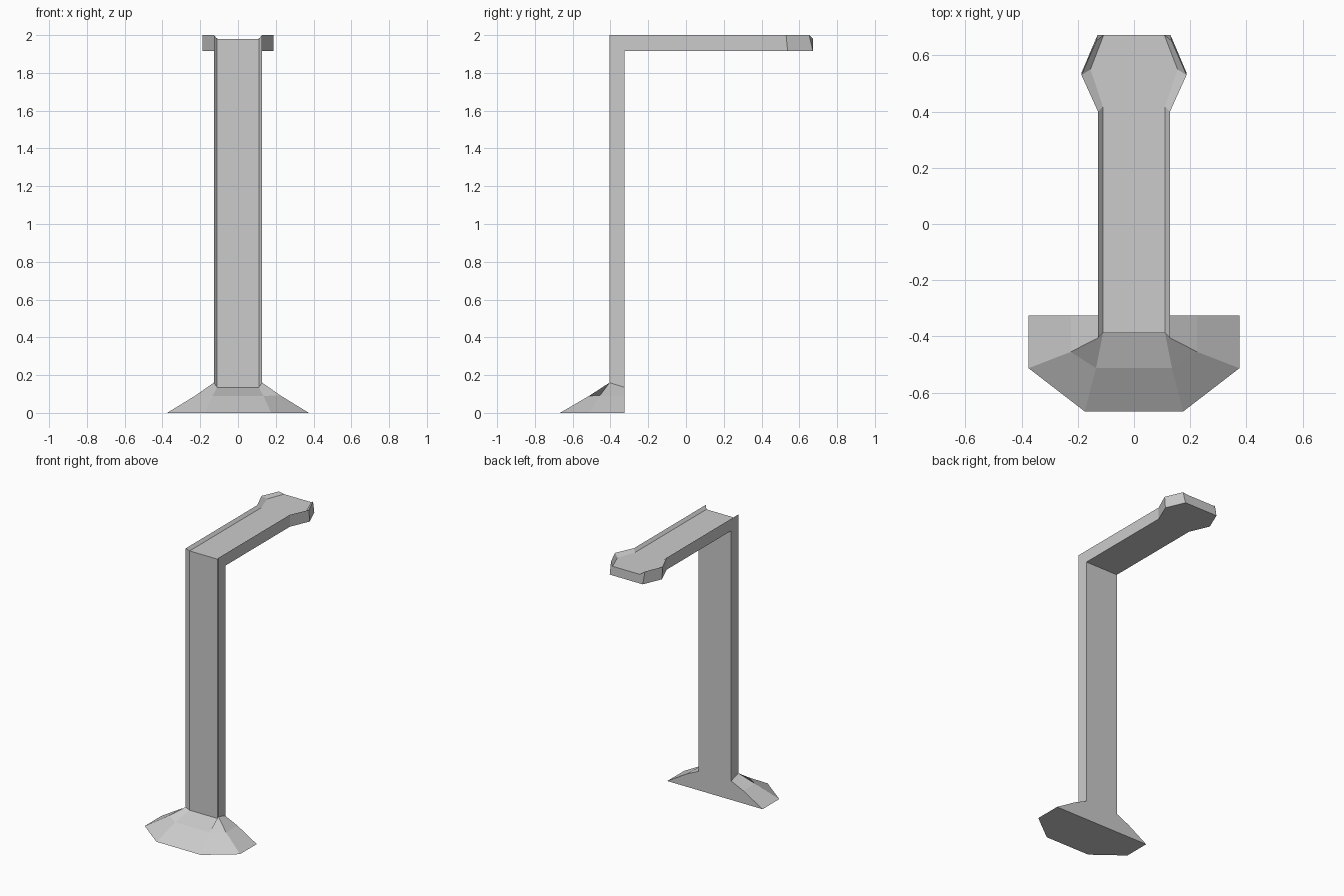
import bpy, bmesh

if "Cube" in bpy.data.objects:
    bpy.data.objects.remove(bpy.data.objects["Cube"])

# Stations along the sweep, from foot to tip of the head.
# Each holds the right half of the section: back corner, raised lip, recessed floor edge.
stations = [
    # flared foot
    [(.375, -.325, 0), (.375, -.513, 0), (.175, -.667, 0)],
    [(.225, -.325, .09), (.225, -.455, .092), (.135, -.513, .09)],
    # upright post with lipped front channel
    [(.128, -.325, .135), (.128, -.405, .16), (.11, -.387, .135)],
    # elbow
    [(.128, -.325, 1.915), (.128, -.405, 2), (.11, -.387, 1.98)],
    # arm neck
    [(.128, .4, 1.915), (.128, .4, 2), (.11, .417, 1.98)],
    # widened head
    [(.187, .538, 1.915), (.187, .53, 2), (.155, .55, 1.98)],
    [(.13, .672, 1.915), (.134, .652, 2), (.108, .672, 1.98)],
]


def loft(name, halves):
    """Mirror each half section across x, skin the rings and cap both ends."""
    bm = bmesh.new()
    rings = []
    for half in halves:
        left = [(-x, y, z) for x, y, z in half]
        rings.append([bm.verts.new(p) for p in half + left[::-1]])
    for a, b in zip(rings, rings[1:]):
        n = len(a)
        for i in range(n):
            j = (i + 1) % n
            bm.faces.new((a[i], a[j], b[j], b[i]))
    bm.faces.new(rings[0])
    bm.faces.new(rings[-1])
    bmesh.ops.recalc_face_normals(bm, faces=bm.faces)
    mesh = bpy.data.meshes.new(name)
    bm.to_mesh(mesh)
    bm.free()
    obj = bpy.data.objects.new(name, mesh)
    bpy.context.collection.objects.link(obj)
    return obj


# Foot, post, arm and head are one continuous low-poly skin
loft("lamp_post", stations)
